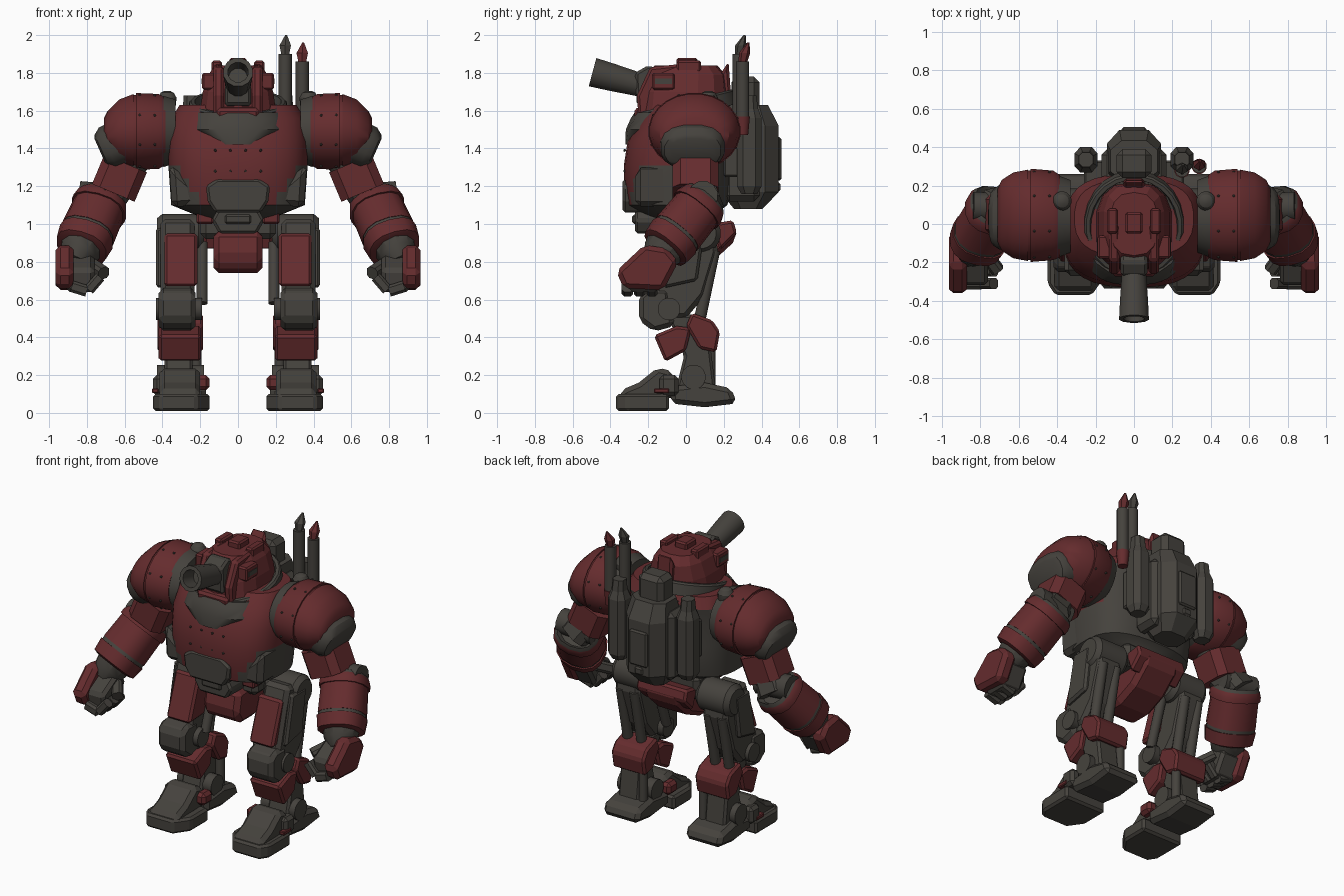
import bpy, bmesh, math
from mathutils import Vector, Matrix

if "Cube" in bpy.data.objects:
    bpy.data.objects.remove(bpy.data.objects["Cube"])


def material(name, rgb):
    m = bpy.data.materials.new(name)
    m.use_nodes = True
    m.diffuse_color = (*rgb, 1)
    m.node_tree.nodes["Principled BSDF"].inputs["Base Color"].default_value = (*rgb, 1)
    return m


MATS = [material("armour red", (0.13, 0.025, 0.027)),
        material("gunmetal grey", (0.06, 0.055, 0.047))]
RED, GREY = range(2)


def finish(name, bm, mat, mirror=False, bevel=0, smooth=False):
    bmesh.ops.recalc_face_normals(bm, faces=bm.faces)
    for f in bm.faces:
        f.material_index = mat(f.calc_center_median()) if callable(mat) else mat
    me = bpy.data.meshes.new(name)
    bm.to_mesh(me)
    bm.free()
    for m in MATS:
        me.materials.append(m)
    ob = bpy.data.objects.new(name, me)
    bpy.context.collection.objects.link(ob)
    if smooth:
        bpy.ops.object.select_all(action="DESELECT")
        ob.select_set(True)
        bpy.context.view_layer.objects.active = ob
        bpy.ops.object.shade_smooth_by_angle(angle=math.radians(32))
    if bevel:
        b = ob.modifiers.new("bevel", "BEVEL")
        b.width, b.segments, b.limit_method = bevel, 1, "ANGLE"
    if mirror:
        ob.modifiers.new("mirror", "MIRROR")


def prism(name, axis, pts, lo, hi, mat, mirror=False, bevel=0.014):
    """Extrude a 2D outline along an axis."""
    bm = bmesh.new()
    rings = []
    for h in (lo, hi):
        ring = []
        for p in pts:
            co = list(p)
            co.insert("xyz".index(axis), h)
            ring.append(bm.verts.new(co))
        rings.append(ring)
        bm.faces.new(ring)
    for i in range(len(pts)):
        j = (i + 1) % len(pts)
        bm.faces.new((rings[0][i], rings[0][j], rings[1][j], rings[1][i]))
    finish(name, bm, mat, mirror, bevel)


def tube(name, a, d, rings, mat, mirror=False, n=16, p=2.0, smooth=True):
    """Loft rings (distance, radius u, radius v, offset u, offset v) along direction d."""
    a, d = Vector(a), Vector(d).normalized()
    ref = Vector((0, 1, 0)) if abs(d.x) > 0.9 else Vector((1, 0, 0))
    u = (ref - d * ref.dot(d)).normalized()
    v = d.cross(u)
    bm, loops = bmesh.new(), []
    for t, ru, rv, ou, ov in [tuple(r) + (0,) * (5 - len(r)) for r in rings]:
        loop = []
        for i in range(n):
            ang = 2 * math.pi * (i + 0.5) / n
            c, s = math.cos(ang), math.sin(ang)
            x = math.copysign(abs(c) ** (2 / p), c) * ru + ou
            y = math.copysign(abs(s) ** (2 / p), s) * rv + ov
            loop.append(bm.verts.new(a + d * t + u * x + v * y))
        loops.append(loop)
    bm.faces.new(loops[0])
    bm.faces.new(loops[-1])
    for l, m in zip(loops, loops[1:]):
        for i in range(n):
            j = (i + 1) % n
            bm.faces.new((l[i], l[j], m[j], m[i]))
    finish(name, bm, mat, mirror, 0, smooth)


def rod(name, a, b, r, mat, mirror=False, n=12, p=2.0, r2=None):
    d = Vector(b) - Vector(a)
    e = r if r2 is None else r2
    tube(name, a, d, [(0, r, r), (d.length, e, e)], mat, mirror, n, p, n > 8)


def box(name, x, y, z, mat, mirror=False, bevel=0.01):
    prism(name, "x", [(y[0], z[0]), (y[1], z[0]), (y[1], z[1]), (y[0], z[1])],
          x[0], x[1], mat, mirror, bevel)


def bolts(name, pts):
    bm = bmesh.new()
    for p in pts:
        bmesh.ops.create_icosphere(bm, subdivisions=1, radius=0.008, matrix=Matrix.Translation(p))
    finish(name, bm, GREY, True)


def sym(half):
    return half + [(-x, z) for x, z in reversed(half)]


UP, SIDE, O = (0, 0, 1), (1, 0, 0), (0, 0, 0)


# Torso: red chest and top, grey back, flanks and underside
def torso_colour(c):
    back = c.y > 0.1 and c.z < 1.58
    flank = c.z < 1.1 + 1.3 * (abs(c.x) - 0.18)
    return GREY if back or flank or c.z < 1.1 else RED


tube("torso", O, UP,
     [(1.02, .16, .16), (1.07, .28, .22, 0, -.04), (1.1, .355, .265, 0, -.045), (1.17, .36, .28, 0, -.045),
      (1.24, .365, .285, 0, -.045), (1.31, .37, .285, 0, -.045), (1.44, .37, .275, 0, -.035),
      (1.56, .355, .25, 0, .01), (1.63, .31, .2, 0, .03)], torso_colour, n=32, p=2.7)
tube("chest_collar", O, UP,
     [(1.42, .1, .05, 0, -.272), (1.5, .235, .13, 0, -.19), (1.56, .275, .27, 0, -.025),
      (1.59, .265, .27, 0, -.005)], GREY, n=20, p=2.3)
tube("neck_ring", (0, 0, 1.6), (0, -.25, 1), [(-.03, .265, .28), (.04, .26, .28), (.05, .25, .27),
     (.05, .23, .25), (.01, .22, .24)], GREY, n=24)
prism("belly_plate", "y", sym([(.11, 1.24), (.17, 1.2), (.16, 1.12), (.12, 1.06)]), -.335, 0, GREY)
prism("belly_lower", "y", sym([(.1, 1.09), (.14, 1.02), (.1, .95)]), -.27, .1, GREY)
box("belly_buckle", (-.07, .07), (-.285, -.2), (1.0, 1.05), GREY)
prism("flank_plate", "y", [(.2, 1.1), (.35, 1.09), (.365, 1.32), (.25, 1.22), (.2, 1.17)],
      -.27, -.08, GREY, True, .03)
bolts("chest_bolts", [(x, -.325, z) for x in (.04, .12) for z in (1.28, 1.39)])

# Head turret with cannon
tube("head", O, UP,
     [(1.53, .19, .21, 0, -.02), (1.6, .205, .235, 0, -.015), (1.7, .19, .23, 0, -.01),
      (1.79, .16, .21, 0, -.0), (1.84, .125, .165)], RED, n=14, p=2.6, smooth=False)
prism("head_brow", "x", [(-.25, 1.55), (-.26, 1.68), (-.19, 1.83), (0, 1.85), (-.05, 1.57)],
      .075, .13, RED, True)
prism("jaw_plate", "x", [(-.27, 1.54), (-.275, 1.61), (-.2, 1.63), (-.15, 1.53)], -.11, .11, RED)
prism("cannon_mount", "x", [(-.18, 1.61), (-.26, 1.63), (-.27, 1.8), (-.2, 1.84), (-.1, 1.8)],
      -.07, .07, GREY)
tube("cannon", (0, -.2, 1.725), (0, -.28, .075), [(0, .06, .06), (.06, .065, .065),
     (.2, .075, .075), (.305, .08, .08), (.305, .055, .055), (.2, .05, .05)], GREY, n=12)
box("roof_fin", (.085, .14), (-.05, .08), (1.76, 1.865), RED, True)
box("roof_crest", (-.045, .045), (-.05, .06), (1.8, 1.88), RED)
box("side_window_frame", (.1, .19), (-.18, -.06), (1.71, 1.8), RED, True)
box("side_window", (.15, .194), (-.165, -.075), (1.74, 1.77), GREY, True, 0)
prism("head_rear_guard", "x", [(.12, 1.62), (.24, 1.66), (.225, 1.86), (.18, 1.79), (.1, 1.8)],
      -.055, .055, RED)

# Backpack, tanks and exhausts
tube("backpack", O, UP, [(1.08, .1, .08, 0, .33), (1.17, .15, .165, 0, .335),
     (1.52, .15, .165, 0, .335), (1.63, .13, .11, 0, .33)], GREY, n=8, p=2.8, smooth=False)
box("backpack_side", (.08, .17), (.2, .39), (1.12, 1.57), GREY, True, .03)
box("backpack_panel", (-.065, .065), (.4, .505), (1.23, 1.46), GREY)
box("backpack_vent", (-.09, .09), (.24, .39), (1.58, 1.78), GREY, bevel=.03)
box("backpack_latch", (-.03, .03), (.44, .5), (1.17, 1.22), GREY)
tube("side_tank", (.25, .335, 1.16), UP, [(0, .045, .045), (.04, .065, .07),
     (.4, .065, .07), (.45, .045, .05), (.52, .04, .04)], GREY, True, n=8, p=2.5, smooth=False)
box("tank_bracket", (.15, .26), (.2, .33), (1.25, 1.5), GREY, True)
for i, (x, y, top, tip) in enumerate([(.25, .28, 1.9, GREY), (.34, .3, 1.86, RED)]):
    rod(f"exhaust_pipe_{i + 1}", (x, y, 1.55), (x, y, top), .036, GREY)
    rod(f"exhaust_base_{i + 1}", (x, y, 1.47), (x, y, 1.57), .03, RED, r2=.04)
    tube(f"exhaust_tip_{i + 1}", (x, y, top), UP, [(-.01, .022, .022), (.045, .035, .03, 0, .01),
         (.1, .006, .006, .005, .03)], tip, n=6, smooth=False)

# Shoulders
tube("shoulder_ring", O, SIDE, [(.33, .19, .17, .04, 1.49), (.395, .215, .19, .04, 1.49)],
     GREY, True, 24)
tube("shoulder_armour", O, SIDE,
     [(.385, .215, .18, .04, 1.49), (.42, .235, .2, .045, 1.49), (.54, .245, .205, .045, 1.49),
      (.54, .235, .195, .045, 1.49), (.553, .235, .195, .045, 1.49), (.553, .24, .2, .045, 1.49),
      (.63, .225, .175, .045, 1.485), (.69, .185, .12, .045, 1.48), (.71, .14, .08, .045, 1.48)],
     RED, True, 24)
tube("shoulder_opening", (.57, .035, 1.455), (.9, 0, -.4),
     [(0, .18, .125), (.13, .17, .12), (.165, .15, .095), (.175, .12, .075)], GREY, True, 16, 2.6)
tube("shoulder_knob", (.375, .12, 1.6), UP, [(0, .035, .035), (.03, .048, .048),
     (.07, .05, .05), (.095, .035, .035), (.105, .015, .015)], GREY, True)
bolts("shoulder_bolts", [(x, .045 + .24 * math.cos(a), 1.49 + .203 * math.sin(a))
      for x in (.44, .52) for a in [math.radians(45 * k + 20) for k in range(8)]])

# Arms
rod("arm_joint", (.52, .04, 1.42), (.61, .05, 1.26), .1, GREY, True)
rod("upper_arm_plate", (.595, .05, 1.32), (.66, .05, 1.165), .127, RED, True, 8, 4)
rod("elbow", (.64, .05, 1.22), (.73, .1, 1.09), .1, GREY, True, 8, 3)
rod("elbow_hinge", (.6, .08, 1.13), (.84, .09, 1.15), .08, GREY, True)
fa, fd = Vector((.715, .1, 1.13)), Vector((.125, -.23, -.28)).normalized()
tube("forearm", fa, fd, [(.03, .1, .1), (.0, .125, .12), (.02, .14, .135), (.05, .15, .145),
     (.08, .15, .145), (.08, .14, .135), (.25, .145, .14), (.25, .135, .13), (.27, .135, .13),
     (.27, .15, .145), (.35, .14, .135), (.36, .11, .11)],
     lambda c: GREY if (c - fa).dot(fd) < .03 else RED, True, 14, 2.4)
tube("forearm_band", fa, fd, [(.25, .142, .137), (.275, .142, .137)], GREY, True, 14, 2.4)
tube("wrist", fa, fd, [(.34, .115, .115), (.4, .1, .1), (.46, .06, .06)], GREY, True, 10)
prism("hand_guard", "x", [(-.22, .89), (-.37, .75), (-.33, .66), (-.12, .65), (-.04, .8), (-.1, .87)],
      .87, .965, RED, True, .025)
prism("palm", "x", [(-.18, .84), (-.32, .76), (-.3, .64), (-.15, .64), (-.07, .78)], .76, .91, GREY, True, .02)
for k in range(3):
    y = -.31 + k * .065
    rod(f"finger_{k + 1}", (.88, y, .67), (.8, y, .645), .032, GREY, True, 8, 3)
    rod(f"finger_tip_{k + 1}", (.79, y, .65), (.73, y, .72), .03, GREY, True, 8, 3)
rod("thumb", (.77, -.16, .78), (.71, -.24, .74), .035, GREY, True, 8, 3)

# Pelvis
prism("pelvis", "x", [(-.17, .96), (-.2, .82), (-.15, .74), (0, .74), (.14, .8), (.27, .92),
      (.26, 1.0), (.1, .98)], -.13, .13, RED, bevel=.03)
box("waist", (-.2, .2), (-.1, .17), (.92, 1.08), GREY, bevel=.03)
box("waist_guard", (.13, .22), (-.15, -.05), (1.0, 1.07), RED, True)
prism("rear_guard", "x", [(.13, 1.0), (.25, 1.02), (.27, .95), (.18, .86)], -.18, .18, RED)

# Legs
tube("hip_drum", O, SIDE, [(.18, .08, .08, .08, .95), (.21, .105, .105, .08, .95),
     (.4, .105, .105, .08, .95), (.43, .08, .08, .08, .95)], GREY, True, 20)
prism("thigh_core", "x", [(-.06, 1.03), (.15, 1.0), (.17, .85), (.1, .62), (0, .5), (-.14, .5),
      (-.17, .64), (-.1, .9)], .23, .41, GREY, True, .025)
prism("thigh_plate", "x", [(-.1, .95), (.02, .94), (-.03, .68), (-.2, .67)], .215, .39, RED, True)
prism("thigh_outer", "x", [(-.05, .98), (.1, .98), (.06, .7), (-.12, .66)], .38, .435, GREY, True)
rod("thigh_inner_strut", (.19, .04, .9), (.19, -.07, .58), .03, GREY, True)
prism("knee_cap", "x", [(-.2, .66), (-.09, .66), (-.06, .46), (-.17, .43), (-.25, .49), (-.25, .62)],
      .225, .42, GREY, True, .025)
rod("knee_hinge", (.19, -.09, .55), (.435, -.09, .55), .06, GREY, True, 16)
for part, x in (("inner", .27), ("outer", .37)):
    rod(f"thigh_piston_{part}", (x, .15, .86), (x, .07, .48), .032, GREY, True)
prism("lower_leg", "x", [(-.1, .52), (.07, .52), (.13, .35), (.16, .1), (-.06, .1), (-.01, .3)],
      .24, .39, GREY, True)
prism("shin_plate", "x", [(-.17, .41), (-.11, .27), (.0, .33), (.03, .45), (-.05, .46)],
      .195, .42, RED, True)
prism("calf_plate", "x", [(.03, .53), (.0, .46), (.07, .34), (.16, .32), (.18, .43), (.14, .49)],
      .185, .425, RED, True)
rod("ankle_hinge", (.18, .04, .19), (.43, .04, .19), .065, GREY, True, 16)
rod("ankle_piston", (.22, .13, .34), (.22, .13, .12), .028, GREY, True)
prism("toe_sole", "z", [(.22, -.37), (.41, -.37), (.45, -.31), (.45, -.09), (.15, -.09), (.15, -.27)],
      .01, .1, GREY, True)
prism("toe_cap", "x", [(-.355, .07), (-.345, .12), (-.25, .16), (-.15, .24), (-.07, .22), (-.04, .08)],
      .2, .415, GREY, True, .025)
box("foot_outer_plate", (.38, .45), (-.14, -.04), (.09, .2), GREY, True, .02)
box("foot_inner_plate", (.15, .22), (-.14, -.04), (.12, .2), RED, True, .02)
box("foot_red_strip", (.42, .455), (-.17, -.09), (.105, .13), RED, True, .005)
prism("heel", "x", [(-.08, .05), (-.08, .14), (.1, .16), (.24, .13), (.27, .05), (.1, .03)],
      .17, .43, GREY, True, .025)
